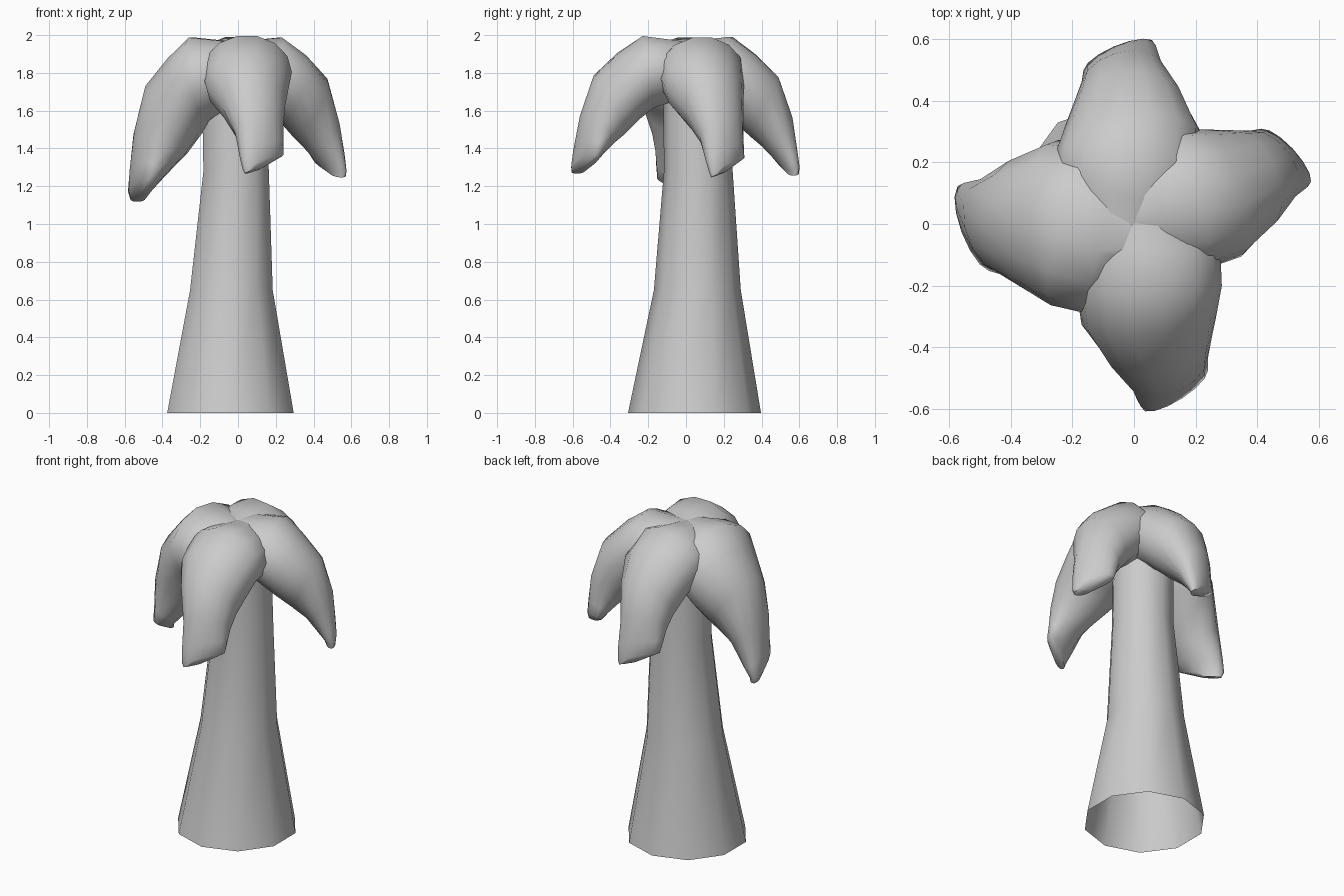
import bpy, bmesh
from math import sin, cos, pi, radians
from mathutils import Vector, Matrix

if "Cube" in bpy.data.objects:
    bpy.data.objects.remove(bpy.data.objects["Cube"])


def loft(name, rings, caps, xform=Matrix(), angle=50):
    """Skin a list of equal-sized point rings into one object."""
    bm = bmesh.new()
    loops = [[bm.verts.new(xform @ p) for p in r] for r in rings]
    n = len(loops[0])
    for a, b in zip(loops, loops[1:]):
        for i in range(n):
            j = (i + 1) % n
            bm.faces.new((a[i], a[j], b[j], b[i]))
    for c in caps:
        bm.faces.new(loops[c])
    bmesh.ops.recalc_face_normals(bm, faces=bm.faces)
    me = bpy.data.meshes.new(name)
    bm.to_mesh(me)
    bm.free()
    ob = bpy.data.objects.new(name, me)
    bpy.context.collection.objects.link(ob)
    bpy.ops.object.select_all(action='DESELECT')
    ob.select_set(True)
    bpy.context.view_layer.objects.active = ob
    bpy.ops.object.shade_smooth_by_angle(angle=radians(angle))
    return ob


# Trunk: leaning ten-sided tube, open at the bottom (x, y, z, radius)
trunk = [(-0.04, 0.045, 0, 0.352), (-0.035, 0.06, 0.65, 0.23),
         (-0.01, 0.065, 1.28, 0.182), (-0.02, 0.06, 1.75, 0.18)]
loft("trunk", [[Vector((x + r * cos(pi / 2 + i * pi / 5), y + r * sin(pi / 2 + i * pi / 5), z))
                for i in range(10)] for x, y, z, r in trunk], [-1])

# Frond stations: outer (u, z), inner (u, z), side limits w, skew inwards and upwards
STATIONS = [((-0.05, 1.96), (-0.03, 1.72), (-0.09, 0.15), 0, 0),
            ((0.08, 1.98), (0.08, 1.64), (-0.18, 0.28), 0, 0),
            ((0.23, 2.0), (0.17, 1.61), (-0.19, 0.285), 0, 0),
            ((0.36, 1.91), (0.25, 1.55), (-0.17, 0.27), 0.1, 0),
            ((0.485, 1.79), (0.33, 1.47), (-0.09, 0.25), 0.15, 0),
            ((0.555, 1.58), (0.39, 1.42), (-0.015, 0.24), 0.3, 0.15),
            ((0.575, 1.42), (0.45, 1.36), (0.01, 0.24), 0.5, 0.35),
            ((0.58, 1.34), (0.49, 1.315), (0.025, 0.24), 0.55, 0.35),
            ((0.60, 1.285), (0.54, 1.275), (0.035, 0.12), 0.5, 0.3)]


def frond(name, turn, tilt, wide=1.0, tall=1.0, thick=1.0):
    rings = []
    for (uo, zo), (ui, zi), (w0, w1), sk_in, sk_up in STATIONS:
        ring = []
        for i in range(14):
            a = 2 * pi * i / 14
            t = (1 + sin(a)) / 2                     # inner to outer
            dw = cos(a) * (w1 - w0) / 2
            u = uo - (uo - ui) * (1 - t) * thick - sk_in * thick * dw
            z = zi + (zo - zi) * t + sk_up * dw
            z = 1.97 + (z - 1.97) * tall
            ring.append(Vector((((w0 + w1) / 2 + dw) * wide, -u, z)))
        rings.append(ring)
    pivot = Vector((0, 0, 1.8))
    m = (Matrix.Rotation(radians(turn), 4, 'Z') @ Matrix.Translation(pivot)
         @ Matrix.Rotation(radians(tilt), 4, 'X') @ Matrix.Translation(-pivot))
    loft(name, rings, [0, -1], m, 60)


# Four drooping fronds around the crown
frond("front_frond", 0, 0)
frond("right_frond", 100, 2, 0.97)
frond("back_frond", 171, 1)
frond("left_frond", -106, 3, 1.15, 1.17, 1.35)
